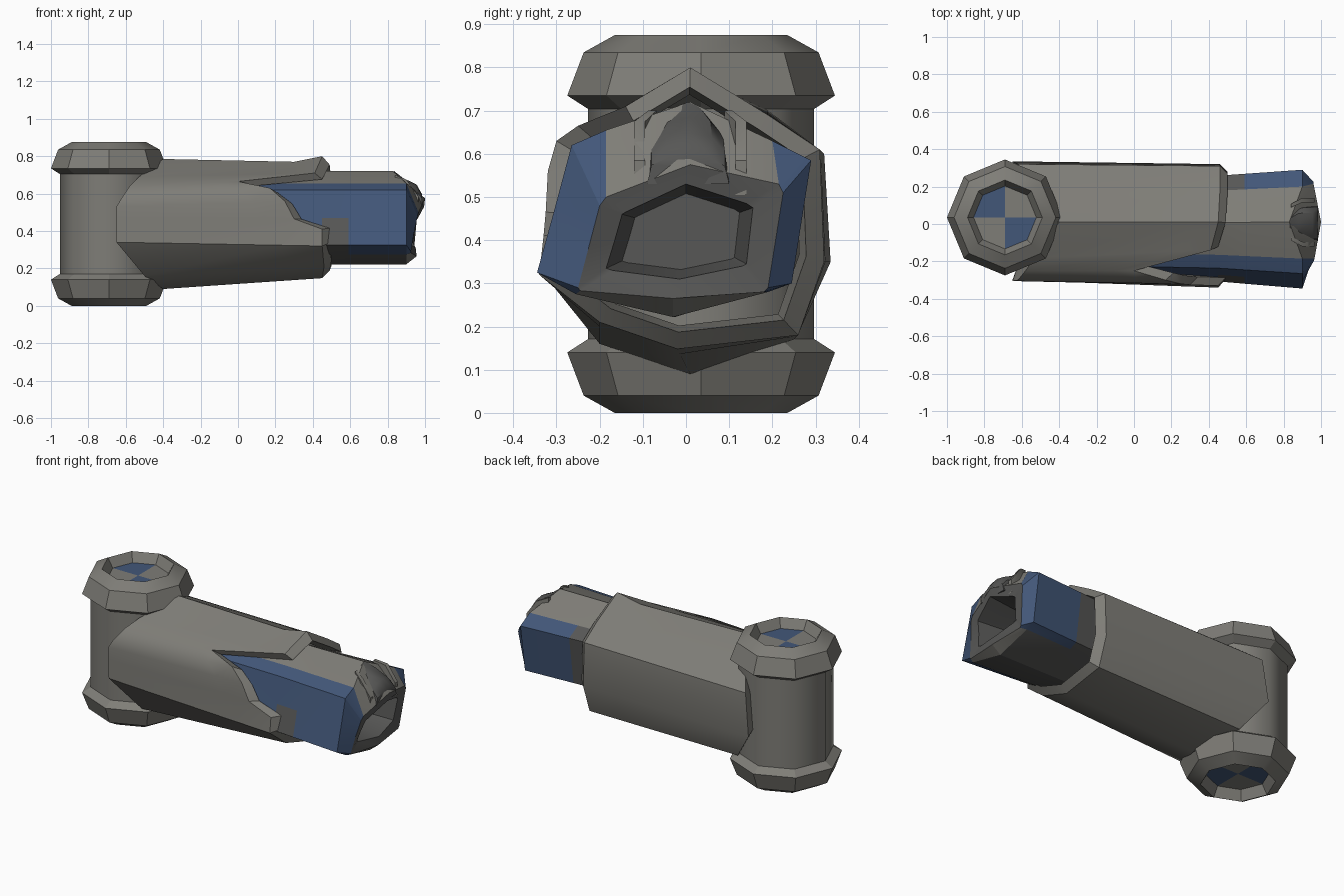
import bpy, bmesh, math

if "Cube" in bpy.data.objects:
    bpy.data.objects.remove(bpy.data.objects["Cube"])


def material(name, rgb):
    m = bpy.data.materials.new(name)
    m.diffuse_color = (*rgb, 1)
    m.use_nodes = True
    m.node_tree.nodes["Principled BSDF"].inputs["Base Color"].default_value = m.diffuse_color
    return m


GREY, DARK, BLUE = 0, 1, 2
MATS = [material("warm_grey", (0.21, 0.205, 0.185)),
        material("dark_grey", (0.095, 0.095, 0.092)),
        material("slate_blue", (0.055, 0.095, 0.19))]


def loft(name, rings, rule=None, caps=(True, True), angle=35):
    """Skin closed rings of points; rule(ring, side) picks the colour."""
    bm = bmesh.new()
    rows = [[bm.verts.new(p) for p in r] for r in rings]
    n = len(rows[0])
    for i in range(len(rows) - 1):
        for j in range(n):
            k = (j + 1) % n
            f = bm.faces.new((rows[i][j], rows[i][k], rows[i + 1][k], rows[i + 1][j]))
            f.material_index = rule(i, j) if rule else GREY
    for use, row, i in ((caps[0], rows[0], 0), (caps[1], rows[-1], len(rows) - 2)):
        if use:
            c = bm.verts.new([sum(v.co[a] for v in row) / n for a in range(3)])
            for j in range(n):
                f = bm.faces.new((row[j], row[(j + 1) % n], c))
                f.material_index = rule(i, j) if rule else GREY
    bmesh.ops.recalc_face_normals(bm, faces=bm.faces)
    me = bpy.data.meshes.new(name)
    bm.to_mesh(me)
    bm.free()
    for m in MATS:
        me.materials.append(m)
    ob = bpy.data.objects.new(name, me)
    bpy.context.collection.objects.link(ob)
    bpy.ops.object.select_all(action='DESELECT')
    ob.select_set(True)
    bpy.context.view_layer.objects.active = ob
    bpy.ops.object.shade_smooth_by_angle(angle=math.radians(angle))
    return ob


# Upright pivot: octagonal drum with a collar at each end
CX, CY, H = -0.69, 0.035, 0.875


def octagon(r, z):
    return [(CX + r * math.cos(k * math.pi / 4), CY + r * math.sin(k * math.pi / 4), z)
            for k in range(8)]


loft("pivot_drum", [octagon(0.262, 0.15), octagon(0.262, H - 0.15)], angle=50)

COLLAR = [(0.24, 0.69), (0.31, 0.735), (0.272, 0.835), (0.20, 0.875), (0.168, 0.82)]
for name, flip in (("top_collar", False), ("bottom_collar", True)):
    ob = loft(name, [octagon(r, H - z if flip else z) for r, z in COLLAR],
              caps=(False, True), angle=25)
    # Quartered disc sunk in the collar
    for f in ob.data.polygons:
        c = f.center
        if len(f.vertices) == 3 and (c.x - CX) * (c.y - CY) < 0:
            f.material_index = BLUE

# Outer sleeve: each lengthwise line runs from a rear to a front point,
# the stepped front points leave the cutaway on the near side
SLEEVE = [
    ((-.40, .01, .785), (.45, .01, .80)),
    ((-.53, .19, .70), (.46, .19, .69)),
    ((-.62, .32, .60), (.46, .31, .61)),
    ((-.65, .335, .35), (.46, .32, .35)),
    ((-.52, .25, .17), (.46, .26, .18)),
    ((-.40, .01, .09), (.45, -.02, .148)),
    ((-.50, -.20, .16), (.46, -.20, .21)),
    ((-.65, -.30, .34), (.45, -.34, .32)),
    ((-.65, -.305, .40), (.45, -.33, .41)),
    ((-.65, -.305, .46), (.30, -.325, .465)),
    ((-.65, -.305, .53), (.25, -.32, .56)),
    ((-.62, -.30, .58), (.17, -.30, .63)),
    ((-.58, -.25, .64), (.00, -.25, .665)),
    ((-.53, -.18, .69), (.41, -.14, .71)),
]


def inset(p, dx, s):
    return (p[0] + dx, p[1] * s, 0.45 + (p[2] - 0.45) * s)


rear = [a for a, b in SLEEVE]
front = [b for a, b in SLEEVE]
middle = [tuple(u + (v - u) * 0.8 for u, v in zip(a, b)) for a, b in SLEEVE]
middle[0] = (0.30, 0.01, 0.77)
loft("sleeve", [rear, middle, front,
                [inset(p, 0.04, 0.87) for p in front],
                [inset(p, -0.08, 0.82) for p in front]], caps=(True, False))

# Inner arm: section, nose edge and opening share the same point order
SECTION = [(.01, .72), (.20, .63), (.29, .585), (.245, .30), (.19, .28), (-.03, .222),
           (-.255, .275), (-.345, .325), (-.305, .47), (-.265, .62), (-.185, .655)]
NOSE = [(1.0, .01, .575), (.96, .215, .53), (.96, .225, .51), (.94, .19, .29),
        (.94, .18, .28), (.955, -.03, .265), (.925, -.245, .283), (.925, -.25, .29),
        (.94, -.225, .385), (.96, -.20, .48), (.965, -.185, .50)]
MOUTH = [(0, .53), (.14, .485), (.155, .475), (.14, .345), (.13, .34), (-.015, .31),
         (-.17, .33), (-.185, .335), (-.165, .40), (-.148, .46), (-.14, .465)]

STATIONS = [(-0.10, 0.85), (0.45, 0.89), (0.59, 0.925), (0.90, 1.0)]
rings = [[(x, y * s, z) for y, z in SECTION] for x, s in STATIONS]
rings[-1][0] = (0.83, 0.01, 0.72)
rings.append(NOSE)
rings.append([(p[0] - 0.005, y, z) for p, (y, z) in zip(NOSE, MOUTH)])
rings.append([(0.78, y * 0.8, 0.42 + (z - 0.42) * 0.8) for y, z in MOUTH])


def arm_colour(i, j):
    if i >= 4:                       # muzzle face and recess
        return DARK
    if j in (0, 10):                 # roof
        return GREY
    if j in (4, 5):                  # underside, with a lighter nose bevel
        return GREY if i == 3 else DARK
    if j in (1, 2, 3):               # far side panel behind a dark band
        return BLUE if i >= 2 else DARK
    if j in (6, 7) and i == 1:       # dark notch in the near panel
        return DARK
    return BLUE


loft("inner_arm", rings, arm_colour, angle=20)

# Dark arched notch on top of the nose
ARCH = [(-.09, .53), (-.08, .61), (-.045, .638), (.01, .648), (.06, .638), (.09, .605), (.10, .53)]
loft("nose_notch", [[(0.835, y * 0.5, z + 0.072) for y, z in ARCH],
                    [(0.88, y * 0.95, z + 0.037) for y, z in ARCH],
                    [(0.955, y, z) for y, z in ARCH],
                    [(0.985, y, 0.53 + (z - 0.53) * 0.55) for y, z in ARCH]],
     lambda i, j: DARK)

# Raised cheeks framing the notch
for name, side in (("notch_cheek_far", 1), ("notch_cheek_near", -1)):
    edge = [(0.105, 0), (0.13, 0), (0.13, -0.08), (0.105, -0.08)]
    loft(name, [[(x, 0.01 + side * y * w, z + dz) for y, dz in edge]
                for x, z, w in ((0.84, 0.70, 0.75), (0.90, 0.675, 1), (0.965, 0.585, 1))])
